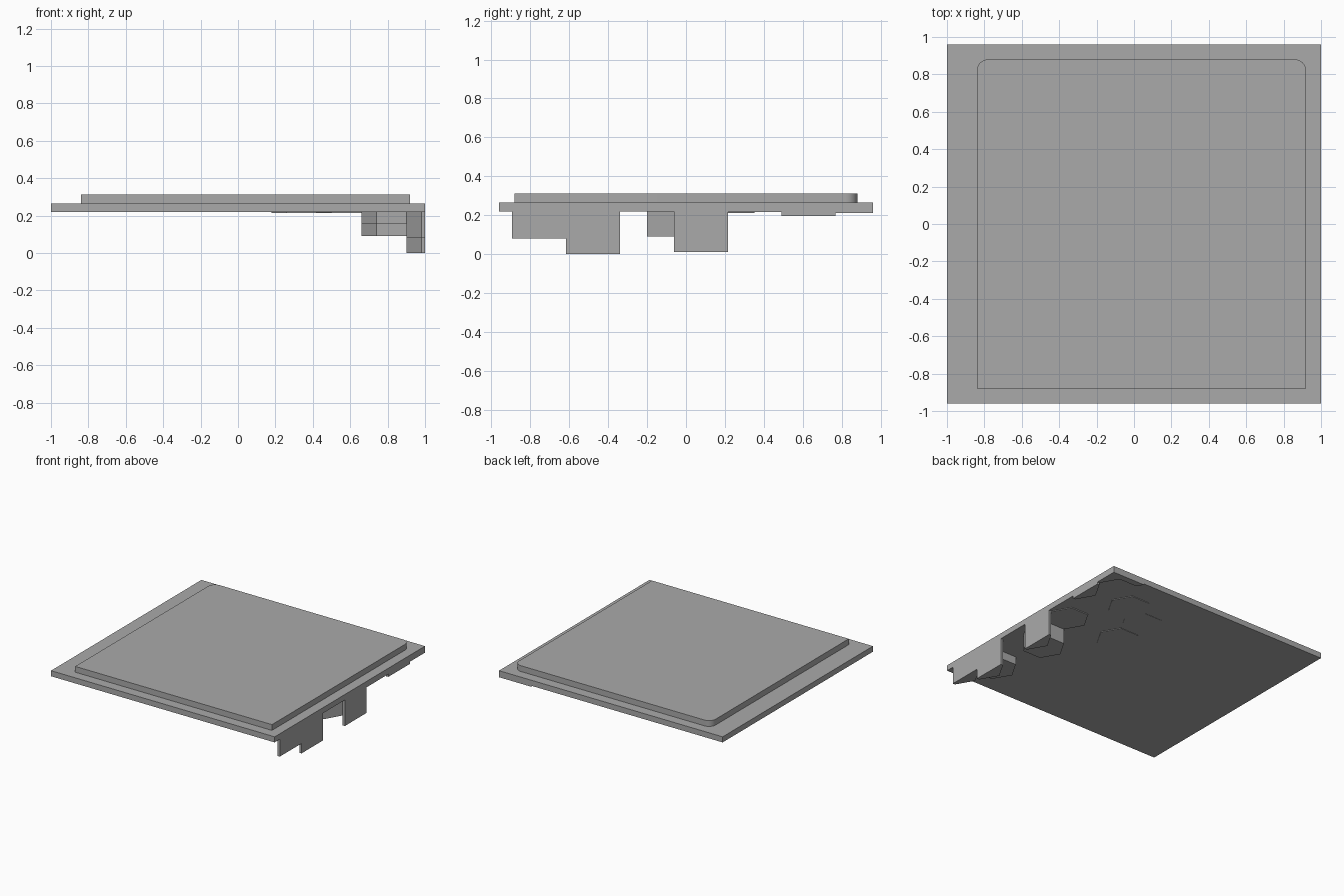
import bpy, bmesh
from math import cos, sin, pi, sqrt
from mathutils import Vector

cube = bpy.data.objects.get("Cube")
if cube:
    bpy.data.objects.remove(cube, do_unlink=True)

grey = bpy.data.materials.new("plain grey")
grey.use_nodes = True
grey.diffuse_color = (0.4, 0.4, 0.4, 1)
grey.node_tree.nodes["Principled BSDF"].inputs["Base Color"].default_value = (0.4, 0.4, 0.4, 1)

HALF_X, HALF_Y = 1.0, 0.96
PLATE_BOTTOM, PLATE_TOP, SLAB_TOP = 0.22, 0.265, 0.312


def prism(name, outline, bottom, top, clip=False):
    """Upright prism over a flat outline, optionally trimmed to the plate edges."""
    bm = bmesh.new()
    base = bm.faces.new([bm.verts.new((x, y, bottom)) for x, y in outline])
    moved = bmesh.ops.extrude_face_region(bm, geom=[base])["geom"]
    rise = Vector((0, 0, top - bottom))
    bmesh.ops.translate(bm, vec=rise, verts=[v for v in moved if isinstance(v, bmesh.types.BMVert)])
    if clip:
        for point, normal in (((HALF_X, 0, 0), (1, 0, 0)), ((0, HALF_Y, 0), (0, 1, 0))):
            geom = bm.verts[:] + bm.edges[:] + bm.faces[:]
            cut = bmesh.ops.bisect_plane(bm, geom=geom, plane_co=point, plane_no=normal,
                                         clear_outer=True)["geom_cut"]
            rim = [e for e in cut if isinstance(e, bmesh.types.BMEdge)]
            if rim:
                bmesh.ops.holes_fill(bm, edges=rim, sides=0)
    bmesh.ops.recalc_face_normals(bm, faces=bm.faces)
    mesh = bpy.data.meshes.new(name)
    bm.to_mesh(mesh)
    bm.free()
    mesh.materials.append(grey)
    obj = bpy.data.objects.new(name, mesh)
    bpy.context.collection.objects.link(obj)
    return obj


def arc(cx, cy, radius, start, steps=8):
    """Quarter-circle corner points."""
    angles = [start + pi / 2 * i / steps for i in range(steps + 1)]
    return [(cx + radius * cos(a), cy + radius * sin(a)) for a in angles]


# Base plate
prism("base_plate", [(-HALF_X, -HALF_Y), (HALF_X, -HALF_Y), (HALF_X, HALF_Y), (-HALF_X, HALF_Y)],
      PLATE_BOTTOM, PLATE_TOP)

# Raised slab with the two back corners rounded
left, right, front, back, r = -0.84, 0.92, -0.88, 0.88, 0.06
outline = [(left, front), (right, front)]
outline += arc(right - r, back - r, r, 0) + arc(left + r, back - r, r, pi / 2)
slab = prism("raised_slab", outline, PLATE_TOP, SLAB_TOP)
bpy.context.view_layer.objects.active = slab
slab.select_set(True)
bpy.ops.object.shade_smooth_by_angle()
slab.select_set(False)

# Hexagonal columns below the plate: (grid column, half-row, bottom height)
HEX_R = 0.16
HALF_ROW = HEX_R * sqrt(3) / 2
columns = [
    (0, -6, 0.08), (0, -4, 0.0), (0, 0, 0.01), (0, 2, 0.217), (0, 4, 0.195), (0, 6, 0.212),
    (1, -5, 0.155), (1, -1, 0.09), (1, 1, 0.212), (1, 7, 0.212),
    (2, 4, 0.215),
    (3, 1, 0.215), (3, 3, 0.218),
]
for col, row, bottom in columns:
    cx = 1.06 - col * HEX_R * 1.5
    cy = 0.076 + row * HALF_ROW
    points = [(cx + HEX_R * cos(i * pi / 3), cy + HEX_R * sin(i * pi / 3)) for i in range(6)]
    prism("hex_column", points, bottom, PLATE_BOTTOM, clip=True)
